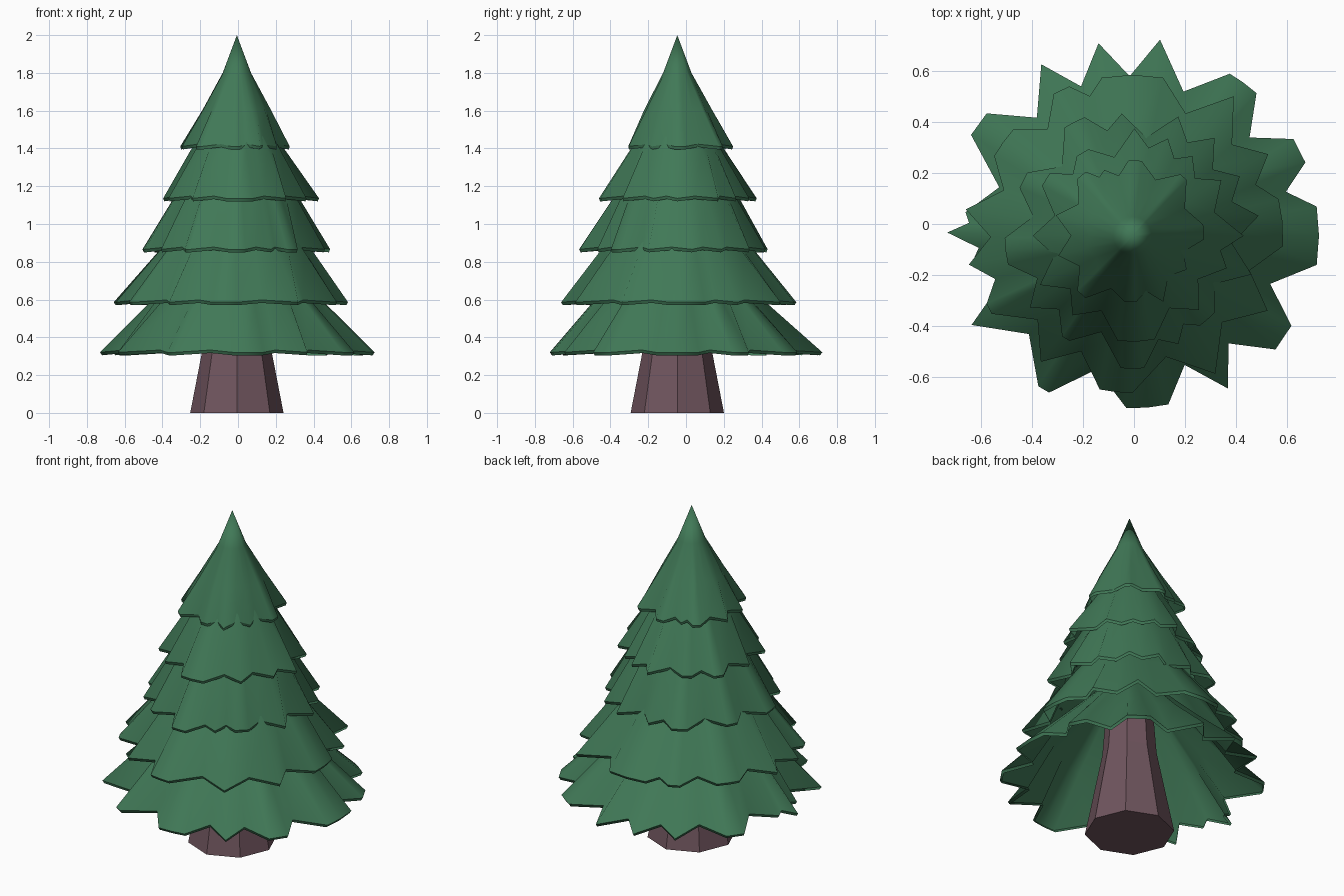
import bpy, bmesh
from math import radians, cos, sin

if "Cube" in bpy.data.objects:
    bpy.data.objects.remove(bpy.data.objects["Cube"])

CX, CY = -0.006, -0.046   # trunk axis


def material(name, rgb):
    m = bpy.data.materials.new(name)
    m.diffuse_color = (*rgb, 1)
    m.use_nodes = True
    m.node_tree.nodes["Principled BSDF"].inputs["Base Color"].default_value = m.diffuse_color
    return m


GREEN = material("needles", (0.052, 0.19, 0.095))
BROWN = material("bark", (0.16, 0.09, 0.11))


def finish(bm, name, mat, smooth):
    bm.normal_update()
    me = bpy.data.meshes.new(name)
    bm.to_mesh(me)
    bm.free()
    ob = bpy.data.objects.new(name, me)
    bpy.context.collection.objects.link(ob)
    me.materials.append(mat)
    if smooth:
        for p in me.polygons:
            p.use_smooth = True


def ring(bm, polar):
    return [bm.verts.new((CX + r * cos(radians(a)), CY + r * sin(radians(a)), z))
            for a, r, z in polar]


def bridge(bm, low, high):
    """Outward-facing quads between a lower and a higher ring."""
    n = len(low)
    for i in range(n):
        j = (i + 1) % n
        bm.faces.new((low[i], low[j], high[j], high[i]))


def rim_outline(tips, notch):
    """Jagged outline: each tip is (angle, radius, half width), notch between tips."""
    out = []
    for i, (a, r, w) in enumerate(tips):
        a2, r2, w2 = tips[(i + 1) % len(tips)]
        if a2 <= a:
            a2 += 360
        steps = (-w, 0, w) if w >= 5 else (-w, w) if w else (0,)
        out += [(a + s, r, 0) for s in steps]
        gap = (a2 - w2) - (a + w)
        depth = min(0.21, notch * gap)
        out.append((a + w + gap / 2, (r + r2) / 2 * (1 - depth), 0.012))
    return out


def tier(name, z0, z1, r1, tips, notch=0.008, apex=None):
    rim = rim_outline(tips, notch)
    mean = sum(t[1] for t in tips) / len(tips)
    bm = bmesh.new()
    # thin lip, then a skirt whose pleats fade towards the trunk
    lip = ring(bm, [(a, r * 0.985, z0 + dz) for a, r, dz in rim])
    edge = ring(bm, [(a, r, z0 + 0.016 + dz) for a, r, dz in rim])
    mid = ring(bm, [(a, 0.5 * r1 + 0.25 * r + 0.25 * mean, (z0 + 0.016 + z1) / 2)
                    for a, r, dz in rim])
    top = ring(bm, [(a, r1, z1) for a, r, dz in rim])
    bridge(bm, lip, edge)
    bridge(bm, edge, mid)
    bridge(bm, mid, top)
    n = len(rim)
    if apex:
        tip = bm.verts.new((CX, CY, apex))
        for i in range(n):
            bm.faces.new((top[i - 1], top[i], tip))
    for i in range(n):      # crisp rim
        bm.edges.get((edge[i - 1], edge[i])).smooth = False
    finish(bm, name, GREEN, True)


# octagonal flared trunk
bm = bmesh.new()
prev = None
for r, z in [(0.247, 0), (0.15, 0.5), (0.12, 0.9), (0.05, 1.5)]:
    cur = ring(bm, [(45 * i, r, z) for i in range(8)])
    if prev:
        bridge(bm, prev, cur)
    else:
        bm.faces.new(cur[::-1])
    prev = cur
bm.faces.new(prev)
finish(bm, "trunk", BROWN, False)

# foliage tiers from the bottom up
tier("bottom_branches", 0.305, 0.85, 0.2, [
    (0, .73, 9), (27, .735, 4), (54, .74, 5), (82, .775, 0), (100, .765, 0),
    (118, .76, 0), (144, .745, 4), (172, .66, 0), (179, .725, 0), (190, .64, 0),
    (209, .72, 0), (240, .695, 2), (275, .675, 7), (302, .705, 0), (326, .715, 4.5)],
    notch=0.0105)
tier("lower_branches", 0.57, 1.12, 0.2, [
    (5, .59, 9), (31, .62, 0), (54, .675, 0), (90, .63, 11), (116, .635, 3),
    (144, .625, 6), (171, .66, 0), (190, .65, 0), (207, .63, 2), (234, .61, 0),
    (264, .615, 6), (301, .63, 0), (331, .605, 0)])
tier("middle_branches", 0.85, 1.4, 0.18, [
    (9, .5, 0), (29, .48, 0), (50, .5, 0), (69, .5, 0), (95, .48, 0),
    (117, .5, 5), (153, .48, 4), (187, .5, 6), (215, .49, 0), (237, .48, 2),
    (270, .52, 5), (293, .46, 0), (312, .44, 5), (342, .49, 0)])
tier("upper_branches", 1.12, 1.65, 0.09, [
    (0, .435, 0), (32, .41, 0), (53, .39, 0), (70, .405, 0), (89, .42, 0),
    (121, .38, 4), (147, .405, 4), (180, .39, 0), (208, .41, 0), (233, .39, 0),
    (272, .415, 10), (312, .39, 0), (341, .39, 0)])
tier("top_branches", 1.395, 1.8, 0.075, [
    (3, .28, 6), (49, .305, 3), (88, .295, 5), (113, .28, 0), (130, .31, 4),
    (165, .31, 0), (195, .3, 0), (229, .305, 4), (268, .26, 5), (295, .285, 0),
    (328, .25, 0)], apex=2.0)
